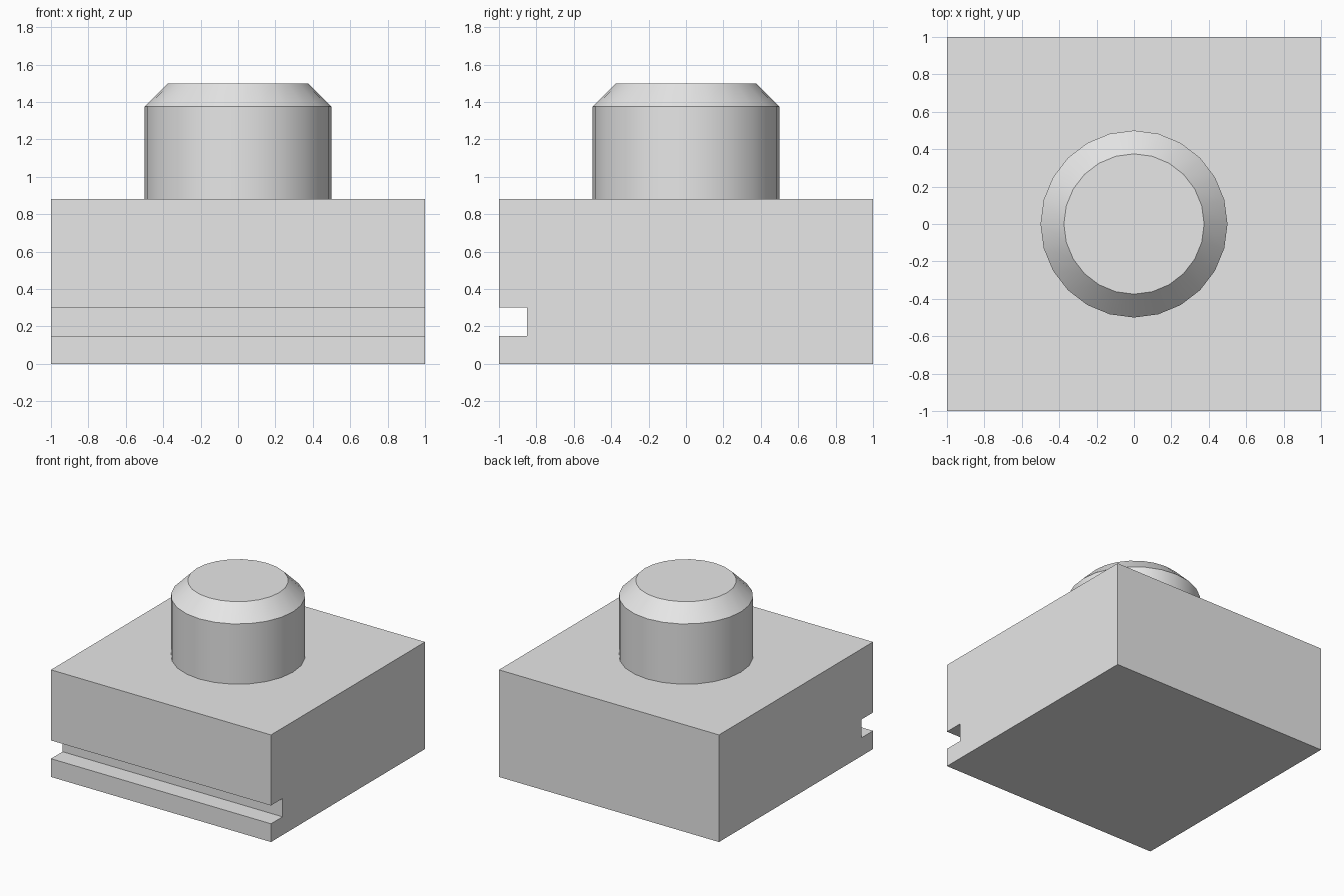
import bpy
import bmesh
import math
from mathutils import Vector

cube = bpy.data.objects.get("Cube")
if cube:
    bpy.data.objects.remove(cube, do_unlink=True)

# Single light grey finish
grey = bpy.data.materials.new("light_grey")
grey.use_nodes = True
colour = (0.8, 0.8, 0.8, 1.0)
grey.diffuse_color = colour
grey.node_tree.nodes["Principled BSDF"].inputs["Base Color"].default_value = colour


def finish(name, bm):
    bmesh.ops.recalc_face_normals(bm, faces=bm.faces)
    mesh = bpy.data.meshes.new(name)
    bm.to_mesh(mesh)
    bm.free()
    mesh.materials.append(grey)
    obj = bpy.data.objects.new(name, mesh)
    bpy.context.collection.objects.link(obj)
    return obj


# Base block: side profile (y, z) with a front slot, extruded across x
BASE_TOP = 0.88
profile = [(-1, 0), (1, 0), (1, BASE_TOP), (-1, BASE_TOP),
           (-1, 0.3), (-0.85, 0.3), (-0.85, 0.15), (-1, 0.15)]
bm = bmesh.new()
side = bm.faces.new([bm.verts.new((-1, y, z)) for y, z in profile])
swept = bmesh.ops.extrude_face_region(bm, geom=[side], use_keep_orig=True)
moved = [g for g in swept["geom"] if isinstance(g, bmesh.types.BMVert)]
bmesh.ops.translate(bm, verts=moved, vec=Vector((2, 0, 0)))
finish("base_block", bm)

# Round stud: stacked rings with a chamfered top edge
SIDES = 24
bm = bmesh.new()
rings = []
for radius, z in [(0.5, BASE_TOP), (0.5, 1.375), (0.375, 1.5)]:
    angles = [math.tau * i / SIDES for i in range(SIDES)]
    rings.append([bm.verts.new((radius * math.cos(a), radius * math.sin(a), z))
                  for a in angles])
for low, high in zip(rings, rings[1:]):
    for i in range(SIDES):
        j = (i + 1) % SIDES
        bm.faces.new((low[i], low[j], high[j], high[i]))
bm.faces.new(rings[-1])
stud = finish("top_stud", bm)

bpy.ops.object.select_all(action="DESELECT")
stud.select_set(True)
bpy.context.view_layer.objects.active = stud
bpy.ops.object.shade_smooth_by_angle(angle=math.radians(30))
